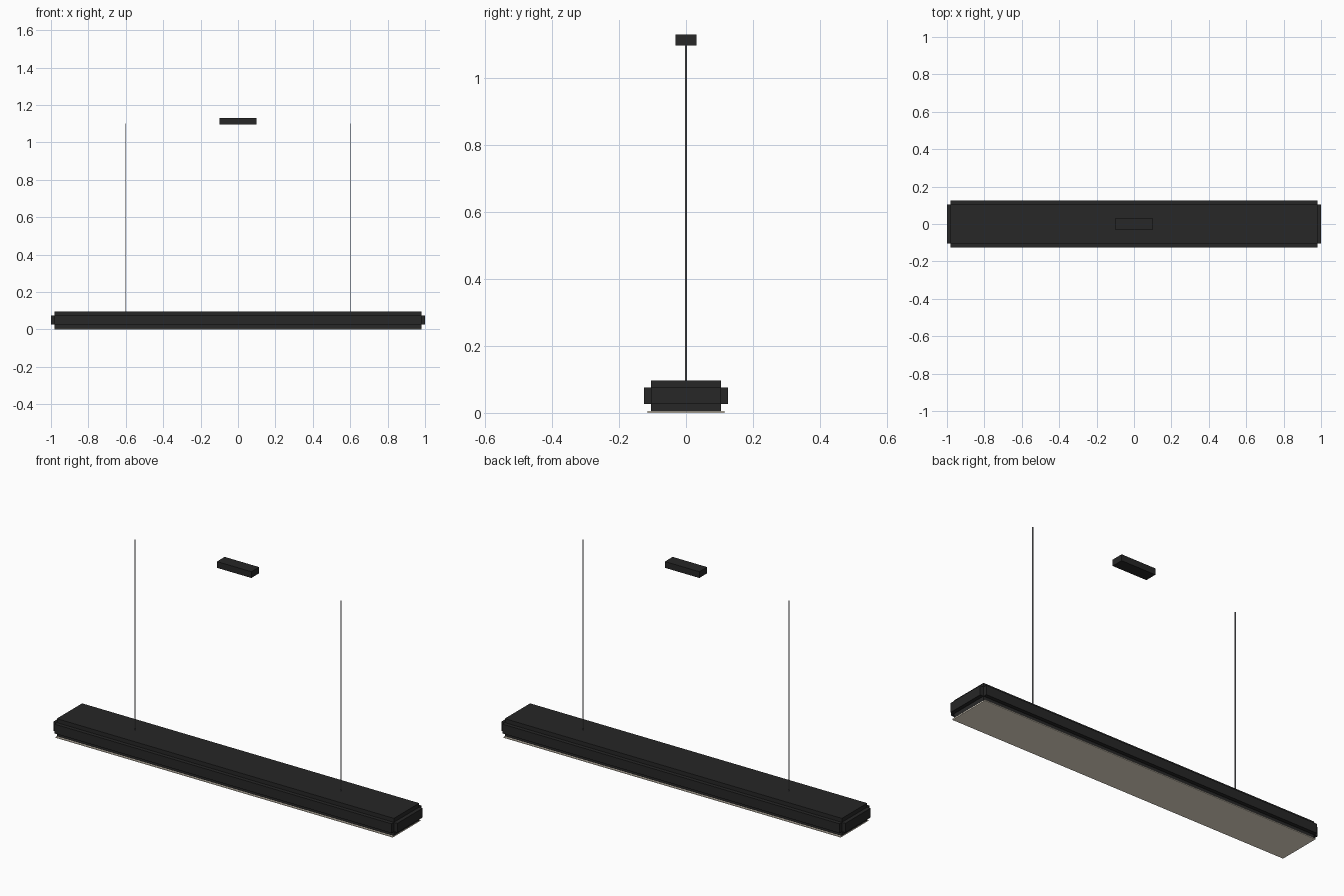
import bpy
import bmesh
from mathutils import Matrix

if "Cube" in bpy.data.objects:
    bpy.data.objects.remove(bpy.data.objects["Cube"])


def material(name, color):
    m = bpy.data.materials.new(name)
    m.diffuse_color = (*color, 1)
    m.use_nodes = True
    m.node_tree.nodes["Principled BSDF"].inputs["Base Color"].default_value = m.diffuse_color
    return m


black = material("matt_black", (0.02, 0.02, 0.02))
warm = material("warm_diffuser", (0.9, 0.82, 0.68))
steel = material("wire_grey", (0.25, 0.25, 0.27))


def finish(bm, name, mat):
    me = bpy.data.meshes.new(name)
    bm.to_mesh(me)
    bm.free()
    me.materials.append(mat)
    ob = bpy.data.objects.new(name, me)
    bpy.context.collection.objects.link(ob)
    return ob


def box(name, hx, hy, z0, z1, mat):
    bm = bmesh.new()
    m = Matrix.Translation((0, 0, (z0 + z1) / 2)) @ Matrix.Diagonal((2 * hx, 2 * hy, z1 - z0, 1))
    bmesh.ops.create_cube(bm, size=1, matrix=m)
    return finish(bm, name, mat)


def wire(name, x, z0, z1, r):
    bm = bmesh.new()
    bmesh.ops.create_cone(bm, cap_ends=True, segments=12, radius1=r, radius2=r,
                          depth=z1 - z0, matrix=Matrix.Translation((x, 0, (z0 + z1) / 2)))
    for f in bm.faces:
        f.smooth = len(f.verts) == 4
    return finish(bm, name, steel)


# Housing: tall core with stepped side and end rails
box("housing_core", 0.98, 0.105, 0.004, 0.097, black)
box("side_rails", 0.98, 0.125, 0.027, 0.076, black)
box("end_rails", 1.0, 0.105, 0.027, 0.076, black)

# Light panel underneath
box("diffuser_panel", 0.98, 0.115, 0.0, 0.005, warm)

# Suspension wires and ceiling canopy
for side, x in (("left", -0.6), ("right", 0.6)):
    wire("suspension_wire_" + side, x, 0.095, 1.1, 0.0025)
box("ceiling_canopy", 0.1, 0.032, 1.097, 1.13, black)
